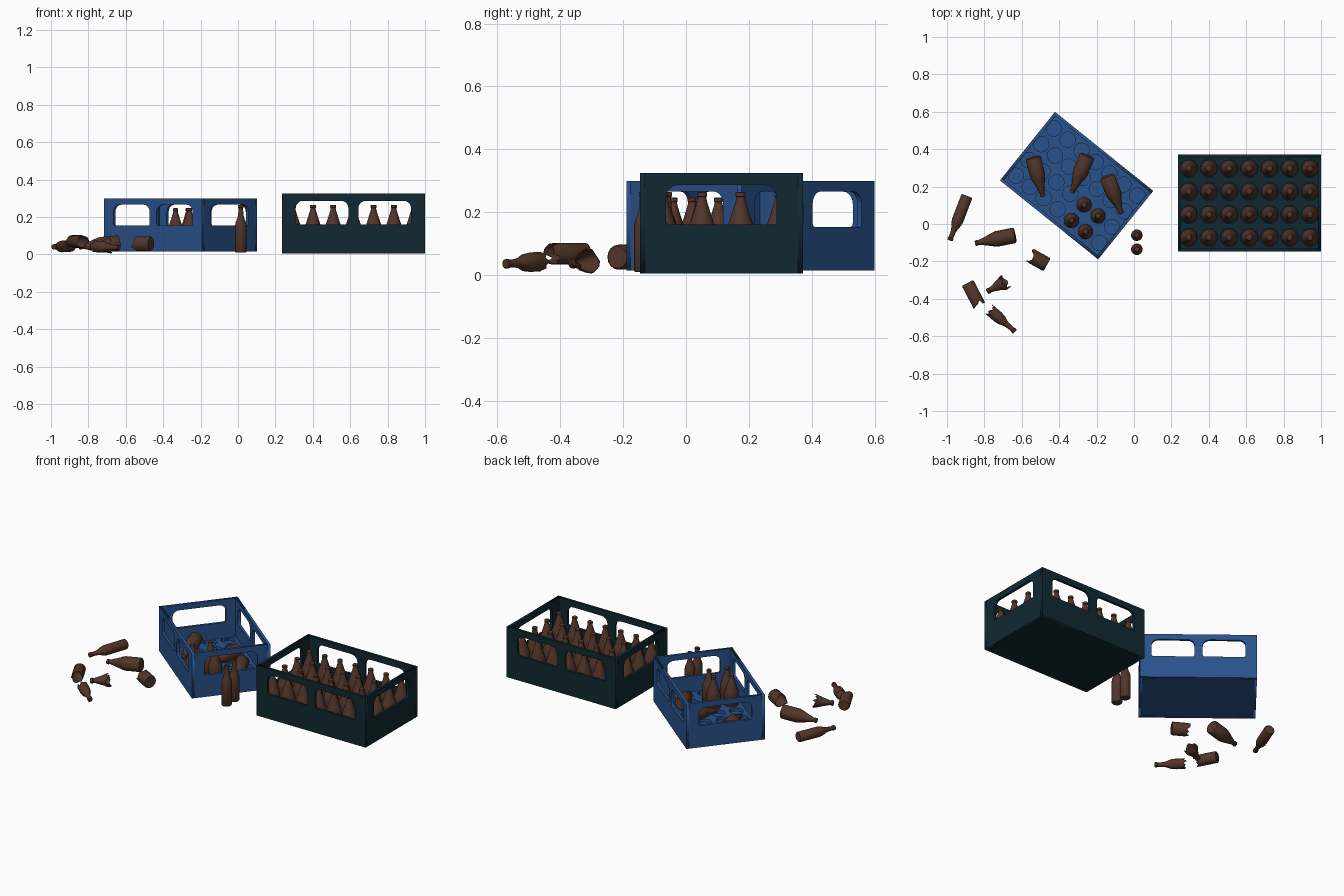
import bpy, bmesh, math, random
from math import cos, sin, pi, radians
from mathutils import Matrix, Vector

random.seed(4)
cube = bpy.data.objects.get("Cube")
if cube:
    bpy.data.objects.remove(cube)


def material(name, color):
    m = bpy.data.materials.new(name)
    m.use_nodes = True
    m.diffuse_color = (*color, 1)
    m.node_tree.nodes["Principled BSDF"].inputs["Base Color"].default_value = (*color, 1)
    return m


BROWN = material("brown glass", (0.085, 0.036, 0.023))
BLUE = material("blue plastic", (0.022, 0.085, 0.26))
DARK = material("dark teal plastic", (0.0055, 0.022, 0.031))


def add(name, mesh, matrix):
    ob = bpy.data.objects.new(name, mesh)
    bpy.context.collection.objects.link(ob)
    ob.matrix_world = matrix
    return ob


# Outlines for plates
def rect(w, h):
    return [(-w / 2, -h / 2), (w / 2, -h / 2), (w / 2, h / 2), (-w / 2, h / 2)]


def circle(x, y, r, n=20):
    return [(x + r * cos(2 * pi * i / n), y + r * sin(2 * pi * i / n)) for i in range(n)]


def window(x0, x1, y0, y1, r_low, r_top, steps=5):
    pts = []
    corners = [(x1, y0, r_low, -90), (x1, y1, r_top, 0), (x0, y1, r_top, 90), (x0, y0, r_low, 180)]
    for x, y, r, start in corners:
        cx = x - r if x == x1 else x + r
        cy = y - r if y == y1 else y + r
        for i in range(steps + 1):
            a = radians(start + 90 * i / steps)
            pts.append((cx + r * cos(a), cy + r * sin(a)))
    return pts


def plate(name, outlines, thickness, matrix, mat):
    """Flat plate whose first outline is the border and the rest are holes."""
    curve = bpy.data.curves.new(name, "CURVE")
    curve.dimensions = "2D"
    curve.fill_mode = "BOTH"
    curve.extrude = thickness / 2
    for pts in outlines:
        s = curve.splines.new("POLY")
        s.points.add(len(pts) - 1)
        for p, (x, y) in zip(s.points, pts):
            p.co = (x, y, 0, 1)
        s.use_cyclic_u = True
    tmp = add(name + "_outline", curve, Matrix())
    deps = bpy.context.evaluated_depsgraph_get()
    mesh = bpy.data.meshes.new_from_object(tmp.evaluated_get(deps))
    bpy.data.objects.remove(tmp)
    mesh.materials.clear()
    mesh.materials.append(mat)
    return add(name, mesh, matrix)


COLS, ROWS = 7, 4


def crate(name, length, width, height, pitch, hole_r, floor_z, place, mat):
    t = 0.016
    px, py = pitch
    spots = [((i - (COLS - 1) / 2) * px, (j - (ROWS - 1) / 2) * py)
             for i in range(COLS) for j in range(ROWS)]
    base_t = 0.02
    low, high = -0.015 * height, 0.38 * height
    upright = Matrix.Rotation(pi / 2, 4, "X")
    lift = Matrix.Translation((0, 0, height / 2))
    # Long walls with two windows, short walls with one
    a, b = 0.07 * length / 2, 0.805 * length / 2
    c = 0.68 * width / 2
    long_holes = [window(a, b, low, high, 0.012, 0.04), window(-b, -a, low, high, 0.012, 0.04)]
    short_holes = [window(-c, c, low, high, 0.012, 0.04)]
    for side, s in (("front", -1), ("back", 1)):
        plate(f"{name}_{side}_wall", [rect(length, height)] + long_holes, t,
              place @ lift @ Matrix.Translation((0, s * (width - t) / 2, 0)) @ upright, mat)
    for side, s in (("left", 1), ("right", -1)):
        plate(f"{name}_{side}_wall", [rect(width - 2 * t, height)] + short_holes, t,
              place @ lift @ Matrix.Translation((s * (length - t) / 2, 0, 0))
              @ Matrix.Rotation(pi / 2, 4, "Z") @ upright, mat)
    # Bottom and the tray with a round seat for each bottle
    inner = rect(length - 2 * t, width - 2 * t)
    plate(f"{name}_bottom", [inner], base_t,
          place @ Matrix.Translation((0, 0, base_t / 2)), mat)
    depth = floor_z - base_t
    plate(f"{name}_bottle_tray", [inner] + [circle(x, y, hole_r) for x, y in spots], depth,
          place @ Matrix.Translation((0, 0, base_t + depth / 2)), mat)
    return spots


def lathe(name, profile, jagged=None, sides=16):
    """Spin (radius, height) points; a jagged ring gives broken glass."""
    bm = bmesh.new()
    rings = []
    for k, (r, z) in enumerate(profile):
        if r == 0:
            rings.append([bm.verts.new((0, 0, z))] * sides)
            continue
        ring = []
        for i in range(sides):
            chip = random.uniform(-0.018, 0.018) if k == jagged else 0
            a = 2 * pi * i / sides
            ring.append(bm.verts.new((r * cos(a), r * sin(a), z + chip)))
        rings.append(ring)
    for lower, upper in zip(rings, rings[1:]):
        for i in range(sides):
            j = (i + 1) % sides
            quad = dict.fromkeys((lower[i], lower[j], upper[j], upper[i]))
            bm.faces.new(list(quad))
    bmesh.ops.recalc_face_normals(bm, faces=bm.faces)
    if jagged is not None:
        bmesh.ops.solidify(bm, geom=bm.faces[:], thickness=0.003)
    mesh = bpy.data.meshes.new(name)
    bm.to_mesh(mesh)
    bm.free()
    mesh.materials.append(BROWN)
    mesh.polygons.foreach_set("use_smooth", [True] * len(mesh.polygons))
    mesh.set_sharp_from_angle(angle=radians(40))
    return mesh


# Bottle shapes: wide with a conical shoulder, slim with a long neck
WIDE_BODY = [(0, 0), (0.04, 0), (0.045, 0.006), (0.045, 0.108)]
WIDE_NECK = [(0.041, 0.126), (0.027, 0.168), (0.016, 0.204), (0.013, 0.218),
             (0.016, 0.22), (0.016, 0.232), (0.012, 0.235), (0, 0.235)]
SLIM_BODY = [(0, 0), (0.027, 0), (0.031, 0.005), (0.031, 0.14)]
SLIM_NECK = [(0.028, 0.16), (0.018, 0.185), (0.014, 0.205), (0.012, 0.238),
             (0.015, 0.24), (0.015, 0.252), (0.012, 0.255), (0, 0.255)]
wide = lathe("wide_bottle", WIDE_BODY + WIDE_NECK)
slim = lathe("slim_bottle", SLIM_BODY + SLIM_NECK)
wide_stump = lathe("broken_wide_base", WIDE_BODY, jagged=3)
slim_stump = lathe("broken_slim_base", SLIM_BODY[:3] + [(0.031, 0.11)], jagged=3)
wide_top = lathe("broken_wide_neck", WIDE_NECK, jagged=0)
slim_top = lathe("broken_slim_neck", [(0.031, 0.085), (0.031, 0.13)] + SLIM_NECK, jagged=0)


def stand(name, mesh, at, scale=1):
    return add(name, mesh, Matrix.Translation(at) @ Matrix.Scale(scale, 4))


def lay(name, mesh, base, tip, scale=1, start=0):
    """Point a bottle from base to tip; start is where its mesh begins."""
    base, tip = Vector(base), Vector(tip)
    turn = (tip - base).to_track_quat("Z", "Y").to_matrix().to_4x4()
    return add(name, mesh, Matrix.Translation(base) @ turn @ Matrix.Scale(scale, 4)
               @ Matrix.Translation((0, 0, -start)))


# Dark crate, full of bottles
dark_place = Matrix.Translation((0.617, 0.1125, 0.005))
for n, (x, y) in enumerate(crate("dark_crate", 0.766, 0.518, 0.32, (0.108, 0.123), 0.048,
                                 0.06, dark_place, DARK)):
    stand(f"dark_crate_bottle_{n + 1}", wide, dark_place @ Vector((x, y, 0.025)))

# Blue crate, turned and nearly empty
blue_place = Matrix.Translation((-0.307, 0.205, 0.015)) @ Matrix.Rotation(radians(-38.8), 4, "Z")
pitch = (0.0955, 0.108)
crate("blue_crate", 0.674, 0.47, 0.285, pitch, 0.041, 0.04, blue_place, BLUE)
for n, (i, j) in enumerate([(1, -0.5), (1, -1.5), (2, -0.5), (2, -1.5)]):
    stand(f"blue_crate_bottle_{n + 1}", wide,
          blue_place @ Vector((i * pitch[0], j * pitch[1], 0.021)), 0.9)
fallen = [((-0.54, 0.355), (-0.485, 0.14)), ((-0.25, 0.365), (-0.33, 0.17)),
          ((-0.145, 0.255), (-0.07, 0.065))]
for n, (b, t) in enumerate(fallen):
    lay(f"fallen_bottle_{n + 1}", wide, (*b, 0.1), (*t, 0.07), 0.92)

# Bottles on the ground
stand("standing_bottle_1", slim, (0.015, -0.06, 0.01))
stand("standing_bottle_2", slim, (0.015, -0.135, 0.01))
lay("lying_slim_bottle", slim, (-0.893, 0.15, 0.045), (-0.985, -0.09, 0.04))
lay("lying_wide_bottle", wide, (-0.636, -0.06, 0.06), (-0.86, -0.105, 0.04), 0.93)

# Broken pieces
lay("broken_base_1", wide_stump, (-0.465, -0.218, 0.057), (-0.56, -0.165, 0.057), 0.88)
lay("broken_base_2", slim_stump, (-0.89, -0.315, 0.068), (-0.83, -0.43, 0.068), 1.12)
lay("broken_neck_1", wide_top, (-0.69, -0.31, 0.045), (-0.8, -0.37, 0.035), 1, 0.126)
lay("broken_neck_2", slim_top, (-0.765, -0.465, 0.043), (-0.63, -0.58, 0.035), 1, 0.085)
